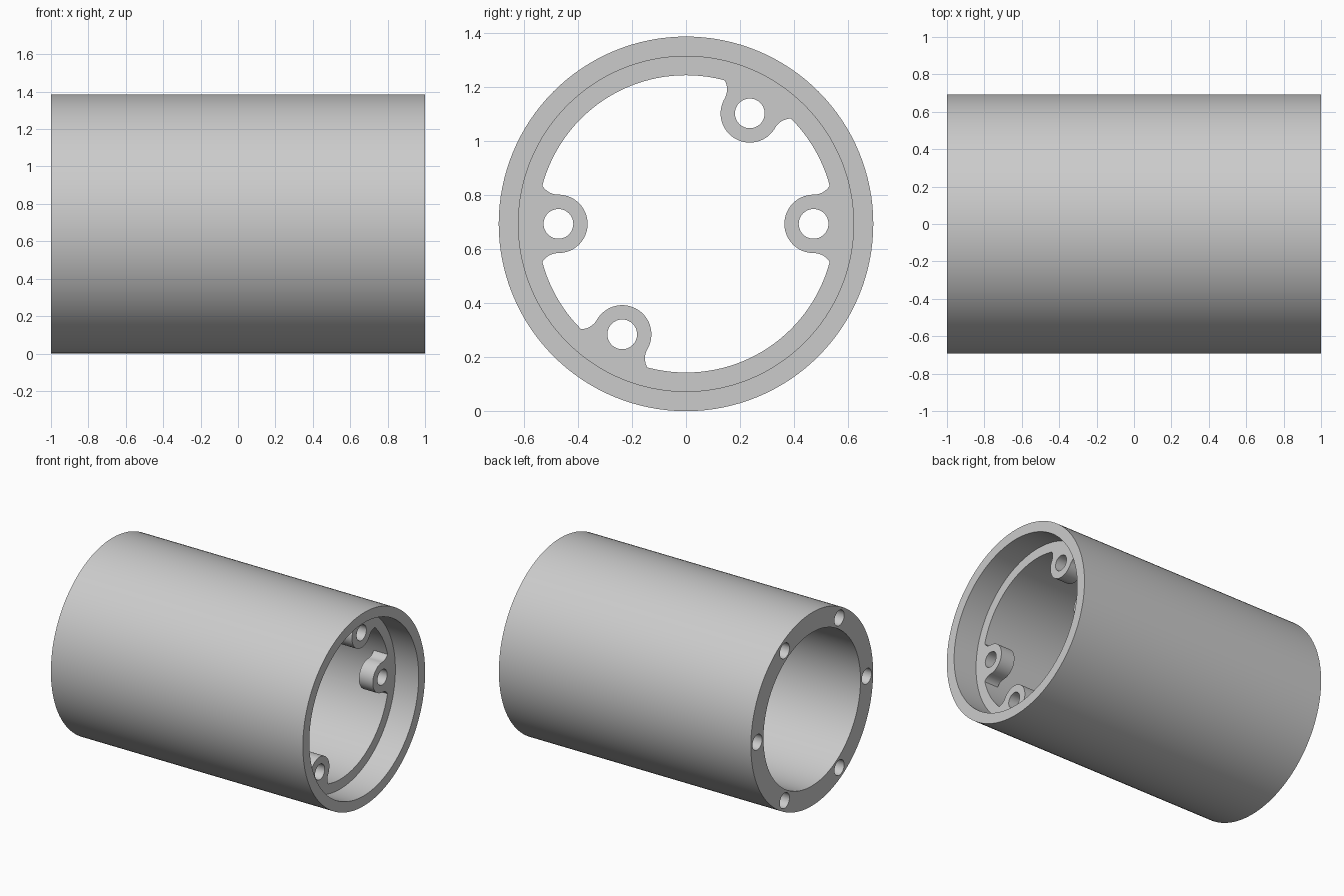
import bpy, bmesh
from math import cos, sin, pi, radians

if "Cube" in bpy.data.objects:
    bpy.data.objects.remove(bpy.data.objects["Cube"], do_unlink=True)

R_OUT, R_BORE, R_RECESS = 0.693, 0.55, 0.62
STEP_X = 0.815            # floor of the recess at the +x end
LUG_R, LUG_BOSS, HOLE_R = 0.472, 0.108, 0.055
LUG_LENGTH, FILLET = 0.11, 0.07
LUG_ANGLES = (0, 60, 180, 240)
SIDES = 128

grey = bpy.data.materials.new("plain grey")
grey.use_nodes = True
grey.diffuse_color = (0.6, 0.6, 0.6, 1)
grey.node_tree.nodes["Principled BSDF"].inputs["Base Color"].default_value = (0.6, 0.6, 0.6, 1)


def arc(cx, cy, r, start, end, n):
    """Points along an arc, angles in degrees."""
    steps = [radians(start + (end - start) * i / n) for i in range(n + 1)]
    return [(cx + r * cos(a), cy + r * sin(a)) for a in steps]


def turned(points, degrees):
    c, s = cos(radians(degrees)), sin(radians(degrees))
    return [(u * c - v * s, u * s + v * c) for u, v in points]


def add_prism(bm, outline, x0, x1):
    """Extrude a (y, z) outline along x."""
    rings = [[bm.verts.new((x, y, z)) for y, z in outline] for x in (x0, x1)]
    n = len(outline)
    bm.faces.new(rings[0][::-1])
    bm.faces.new(rings[1])
    for i in range(n):
        j = (i + 1) % n
        bm.faces.new((rings[0][i], rings[0][j], rings[1][j], rings[1][i]))


def make_object(name, bm):
    bmesh.ops.recalc_face_normals(bm, faces=bm.faces)
    mesh = bpy.data.meshes.new(name)
    bm.to_mesh(mesh)
    bm.free()
    mesh.materials.append(grey)
    obj = bpy.data.objects.new(name, mesh)
    obj.location.z = R_OUT
    bpy.context.collection.objects.link(obj)
    return obj


# Tube: a closed profile turned around the x axis
profile = [(-1, R_OUT), (1, R_OUT), (1, R_RECESS),
           (STEP_X, R_RECESS), (STEP_X, R_BORE), (-1, R_BORE)]
bm = bmesh.new()
rings = [[bm.verts.new((x, y, z)) for y, z in arc(0, 0, r, 0, 360, SIDES)[:-1]]
         for x, r in profile]
for a, b in zip(rings, rings[1:] + rings[:1]):
    for i in range(SIDES):
        j = (i + 1) % SIDES
        bm.faces.new((a[i], a[j], b[j], b[i]))
tube = make_object("tube", bm)

# Screw lugs: round boss with concave fillets running into the bore wall
half = arc(LUG_R, 0, LUG_BOSS, 180, 270, 20)
half += arc(LUG_R, -LUG_BOSS - FILLET, FILLET, 90, 26, 12)[1:]
half.append((0.585, half[-1][1]))
lug = half + [(u, -v) for u, v in half[:0:-1]]
bm = bmesh.new()
for angle in LUG_ANGLES:
    add_prism(bm, turned(lug, angle), STEP_X - LUG_LENGTH, STEP_X)
lugs = make_object("screw_lugs", bm)

# Holes: through the lugs, and blind ones in the -x rim
bm = bmesh.new()
for angle in LUG_ANGLES:
    circle = arc(LUG_R, 0, HOLE_R, 0, 360, 40)[:-1]
    add_prism(bm, turned(circle, angle), STEP_X - 0.2, STEP_X + 0.1)
for k in range(6):
    circle = arc(0.62, 0, HOLE_R, 0, 360, 40)[:-1]
    add_prism(bm, turned(circle, k * 60), -1.1, -0.7)
holes = make_object("hole_cutter", bm)

# Merge the lugs, drill the holes, then drop the helpers
bpy.context.view_layer.objects.active = tube
for helper, operation in ((lugs, 'UNION'), (holes, 'DIFFERENCE')):
    helper.hide_render = True
    mod = tube.modifiers.new(operation.title(), 'BOOLEAN')
    mod.operation = operation
    mod.solver = 'EXACT'
    mod.object = helper
    bpy.ops.object.modifier_apply(modifier=mod.name)
    bpy.data.objects.remove(helper, do_unlink=True)

bpy.ops.object.select_all(action='DESELECT')
tube.select_set(True)
bpy.ops.object.shade_smooth_by_angle(angle=radians(30))
